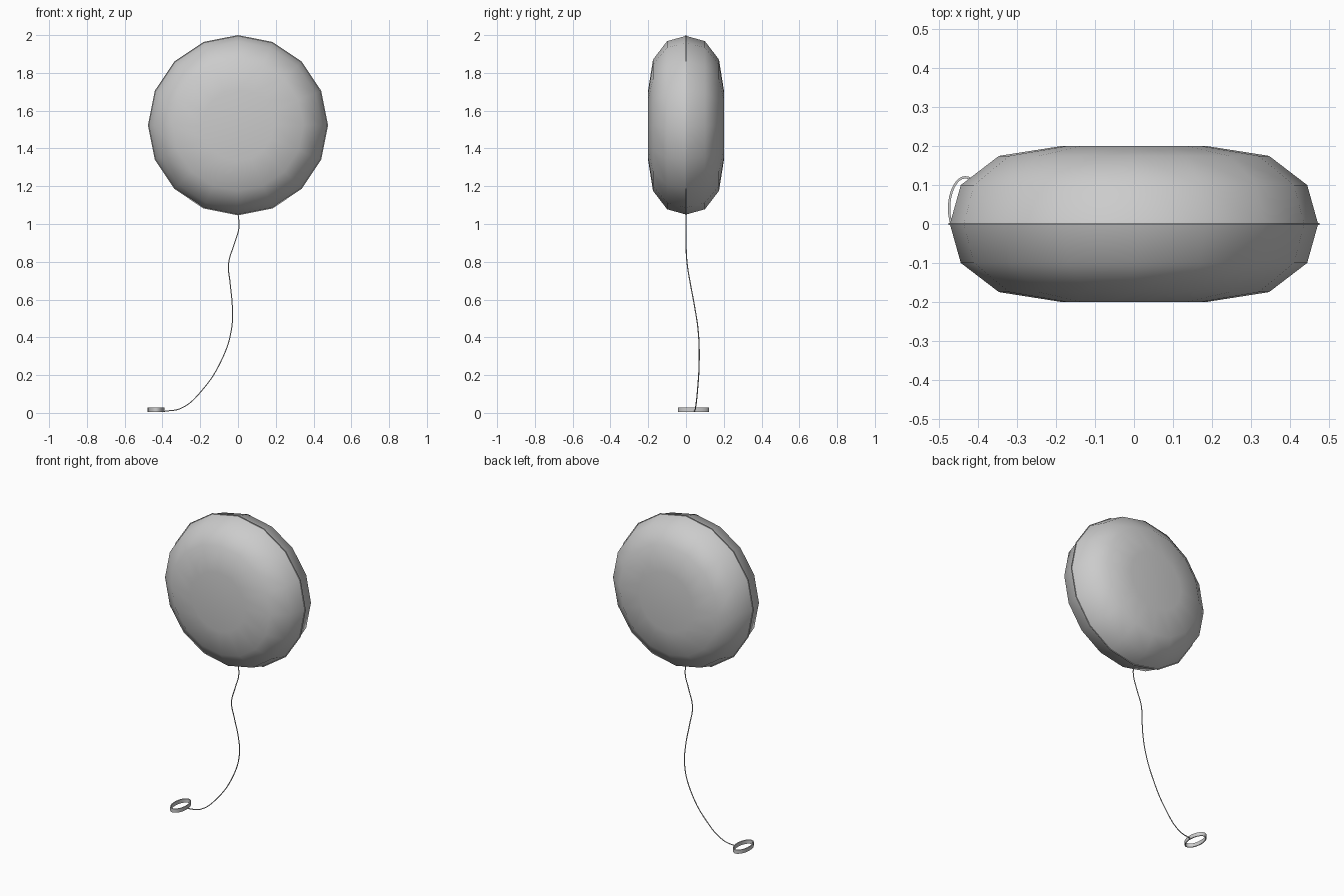
import bpy, bmesh, math
from mathutils import Vector

cube = bpy.data.objects.get("Cube")
if cube:
    bpy.data.objects.remove(cube, do_unlink=True)

# Single silver grey used on every part
grey = bpy.data.materials.new("silver_grey")
grey.use_nodes = True
grey.diffuse_color = (0.6, 0.6, 0.6, 1)
grey.node_tree.nodes["Principled BSDF"].inputs["Base Color"].default_value = (0.6, 0.6, 0.6, 1)

SIDES = 16
CENTRE_Z = 1.523


def add_mesh(name, bm, angle):
    bmesh.ops.recalc_face_normals(bm, faces=bm.faces)
    mesh = bpy.data.meshes.new(name)
    bm.to_mesh(mesh)
    bm.free()
    obj = bpy.data.objects.new(name, mesh)
    bpy.context.collection.objects.link(obj)
    mesh.materials.append(grey)
    bpy.ops.object.select_all(action='DESELECT')
    obj.select_set(True)
    bpy.context.view_layer.objects.active = obj
    bpy.ops.object.shade_smooth_by_angle(angle=math.radians(angle))
    return obj


def ring_verts(bm, sides, point):
    return [bm.verts.new(point(math.tau * i / sides)) for i in range(sides)]


def bridge(bm, a, b):
    n = len(a)
    for i in range(n):
        bm.faces.new((a[i], a[(i + 1) % n], b[(i + 1) % n], b[i]))


# Foil balloon halves: rounded disc profile as (radius, depth)
profile = [(0.473, 0.0), (0.445, 0.1), (0.347, 0.175), (0.188, 0.2)]
for name, side in (("balloon_front", -1), ("balloon_back", 1)):
    bm = bmesh.new()
    loops = [ring_verts(bm, SIDES, lambda a, r=r, d=d: (r * math.cos(a), side * d, CENTRE_Z + r * math.sin(a)))
             for r, d in profile]
    for a, b in zip(loops, loops[1:]):
        bridge(bm, a, b)
    hub = bm.verts.new((0, side * 0.2, CENTRE_Z))
    for i in range(SIDES):
        bm.faces.new((loops[-1][i], loops[-1][(i + 1) % SIDES], hub))
    # Open rim faces the seam, so orient the shell outwards explicitly
    bmesh.ops.recalc_face_normals(bm, faces=bm.faces)
    add_mesh(name, bm, 60)


# Closed band made from four loops
def band(name, sides, points, angle):
    bm = bmesh.new()
    loops = [ring_verts(bm, sides, p) for p in points]
    for i in range(4):
        bridge(bm, loops[i], loops[(i + 1) % 4])
    return add_mesh(name, bm, angle)


# Thin welded seam around the balloon
band("balloon_seam", SIDES,
     [lambda a, r=r, y=y: (r * math.cos(a), y, CENTRE_Z + r * math.sin(a))
      for r, y in ((0.465, -0.002), (0.477, -0.002), (0.477, 0.002), (0.465, 0.002))], 30)

# Oval finger ring lying on the ground
band("hand_ring", 32,
     [lambda a, t=t, z=z: (-0.433 + (0.045 - t) * math.cos(a), 0.04 + (0.083 - t) * math.sin(a), z)
      for t, z in ((0.006, 0.005), (0, 0.005), (0, 0.029), (0.006, 0.029))], 40)

# String hanging from the balloon to the ring
path = [(0, 0, 1.06), (0.005, 0, 0.98), (-0.018, 0, 0.9), (-0.05, 0.006, 0.79),
        (-0.042, 0.022, 0.69), (-0.03, 0.046, 0.56), (-0.035, 0.064, 0.44),
        (-0.08, 0.07, 0.295), (-0.19, 0.061, 0.12), (-0.3, 0.05, 0.025), (-0.392, 0.044, 0.008)]
curve = bpy.data.curves.new("string", 'CURVE')
curve.dimensions = '3D'
curve.bevel_depth = 0.003
curve.bevel_resolution = 1
curve.resolution_u = 6
curve.use_fill_caps = True
spline = curve.splines.new('BEZIER')
spline.bezier_points.add(len(path) - 1)
for p, co in zip(spline.bezier_points, path):
    p.co = Vector(co)
    p.handle_left_type = p.handle_right_type = 'AUTO'
curve.materials.append(grey)
bpy.context.collection.objects.link(bpy.data.objects.new("string", curve))
